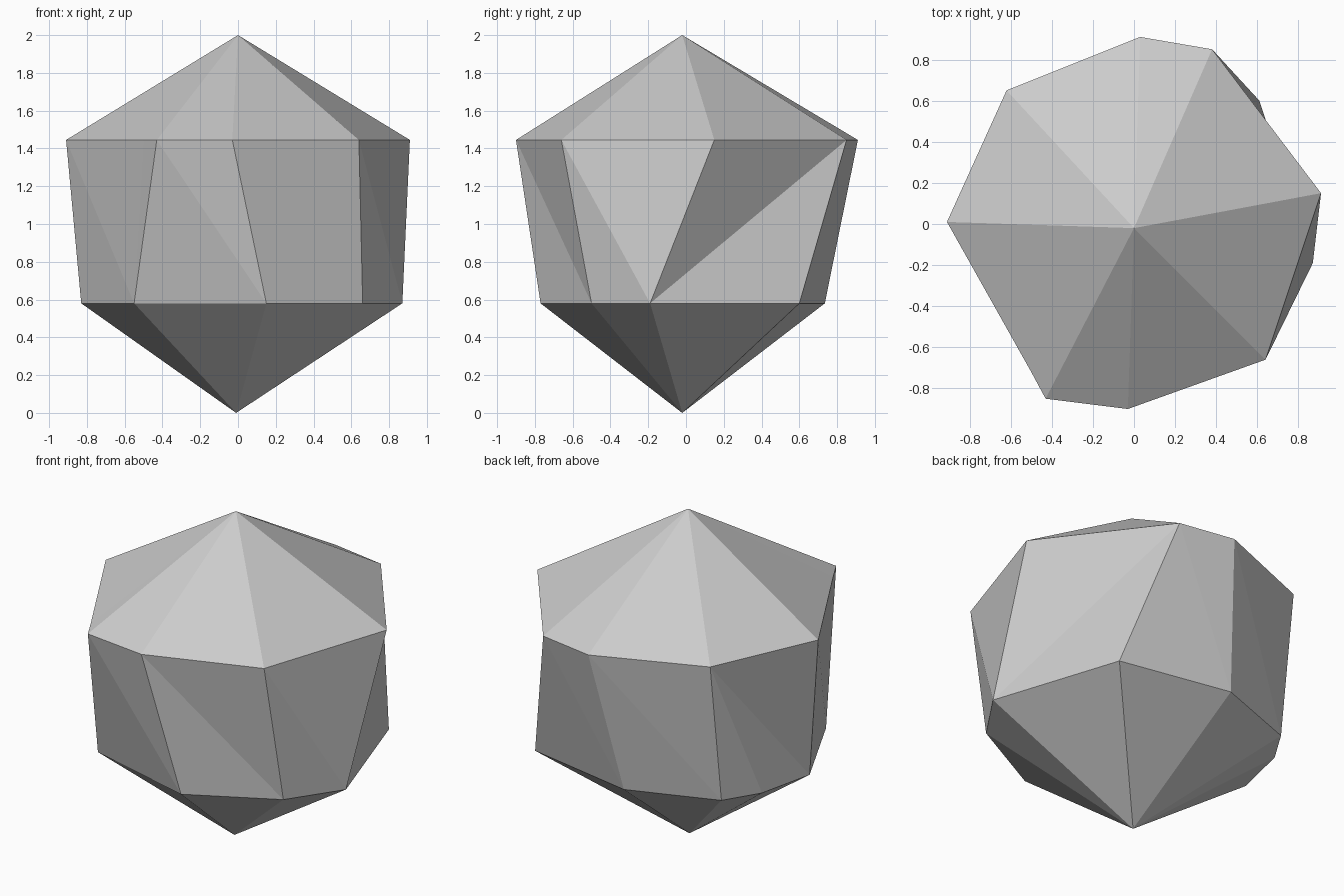
import bpy, bmesh

if "Cube" in bpy.data.objects:
    bpy.data.objects.remove(bpy.data.objects["Cube"])

# Matching upper / lower girdle corners, clockwise seen from above (repeats make triangles)
pairs = [
    ((.38, .85), (.61, .60)),
    ((.91, .15), (.87, -.19)),
    ((.64, -.66), (.66, -.50)),
    ((-.03, -.90), (.15, -.77)),
    ((-.43, -.85), (-.55, -.58)),
    ((-.50, -.72), (-.55, -.58)),
    ((-.91, .01), (-.83, -.02)),
    ((-.62, .65), (-.75, .33)),
    ((-.62, .65), (-.62, .54)),
    ((.03, .91), (-.09, .735)),
]
UPPER_Z, LOWER_Z = 1.445, 0.58

bm = bmesh.new()
cache = {}


def vert(co):
    if co not in cache:
        cache[co] = bm.verts.new(co)
    return cache[co]


def tri(*cos):
    if len(set(cos)) == 3:
        bm.faces.new([vert(c) for c in cos])


top, tip = (0, -.02, 2), (-.01, -.02, 0)
upper = [(*u, UPPER_Z) for u, l in pairs]
lower = [(*l, LOWER_Z) for u, l in pairs]
for i in range(len(pairs)):
    j = (i + 1) % len(pairs)
    # Crown and pointed base
    tri(top, upper[j], upper[i])
    tri(tip, lower[i], lower[j])
    # Faceted wall; the first panel is creased the other way
    if i == 0:
        tri(upper[i], upper[j], lower[j])
        tri(upper[i], lower[j], lower[i])
    else:
        tri(upper[i], upper[j], lower[i])
        tri(upper[j], lower[j], lower[i])

bmesh.ops.recalc_face_normals(bm, faces=bm.faces)
mesh = bpy.data.meshes.new("faceted_stone")
bm.to_mesh(mesh)
bm.free()
stone = bpy.data.objects.new("faceted_stone", mesh)
bpy.context.collection.objects.link(stone)
